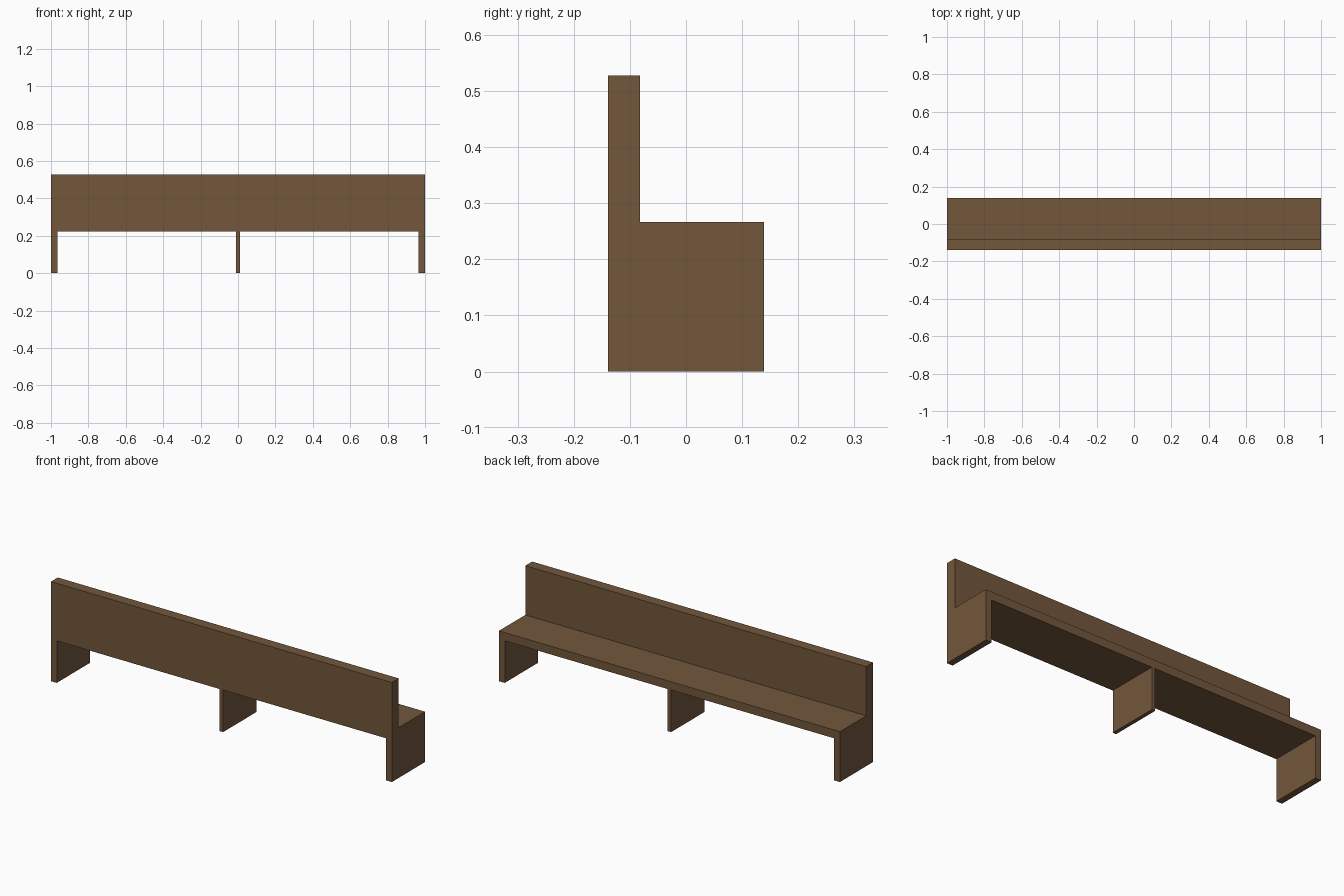
import bpy, bmesh

if "Cube" in bpy.data.objects:
    bpy.data.objects.remove(bpy.data.objects["Cube"])

wood = bpy.data.materials.new("brown wood")
wood.diffuse_color = (0.171, 0.095, 0.045, 1)
wood.use_nodes = True
wood.node_tree.nodes["Principled BSDF"].inputs["Base Color"].default_value = wood.diffuse_color


def extrude_x(name, profile, x0, x1):
    """Prism from a (y, z) profile, extruded along x."""
    bm = bmesh.new()
    face = bm.faces.new([bm.verts.new((x0, y, z)) for y, z in profile])
    moved = bmesh.ops.extrude_face_region(bm, geom=[face])["geom"]
    bmesh.ops.translate(bm, vec=(x1 - x0, 0, 0),
                        verts=[v for v in moved if isinstance(v, bmesh.types.BMVert)])
    bmesh.ops.recalc_face_normals(bm, faces=bm.faces)
    mesh = bpy.data.meshes.new(name)
    bm.to_mesh(mesh)
    bm.free()
    mesh.materials.append(wood)
    obj = bpy.data.objects.new(name, mesh)
    bpy.context.collection.objects.link(obj)
    return obj


D, BACK, SEAT, TOP = 0.139, -0.082, 0.267, 0.528
UNDER, END, MID = 0.223, 0.966, 0.01

# Bench body: seat and backrest in one L-shaped side profile
bench = extrude_x("bench", [(-D, 0), (D, 0), (D, SEAT), (BACK, SEAT),
                            (BACK, TOP), (-D, TOP)], -1, 1)

# Openings under the seat leave two end legs and a thin middle leg
for side, x0, x1 in (("left", -END, -MID), ("right", MID, END)):
    cutter = extrude_x(side + "_opening_cutter",
                       [(-0.3, -0.1), (0.3, -0.1), (0.3, UNDER), (-0.3, UNDER)], x0, x1)
    cutter.hide_render = True
    cutter.hide_set(True)
    cut = bench.modifiers.new(side + " opening", "BOOLEAN")
    cut.operation = "DIFFERENCE"
    cut.solver = "EXACT"
    cut.object = cutter
